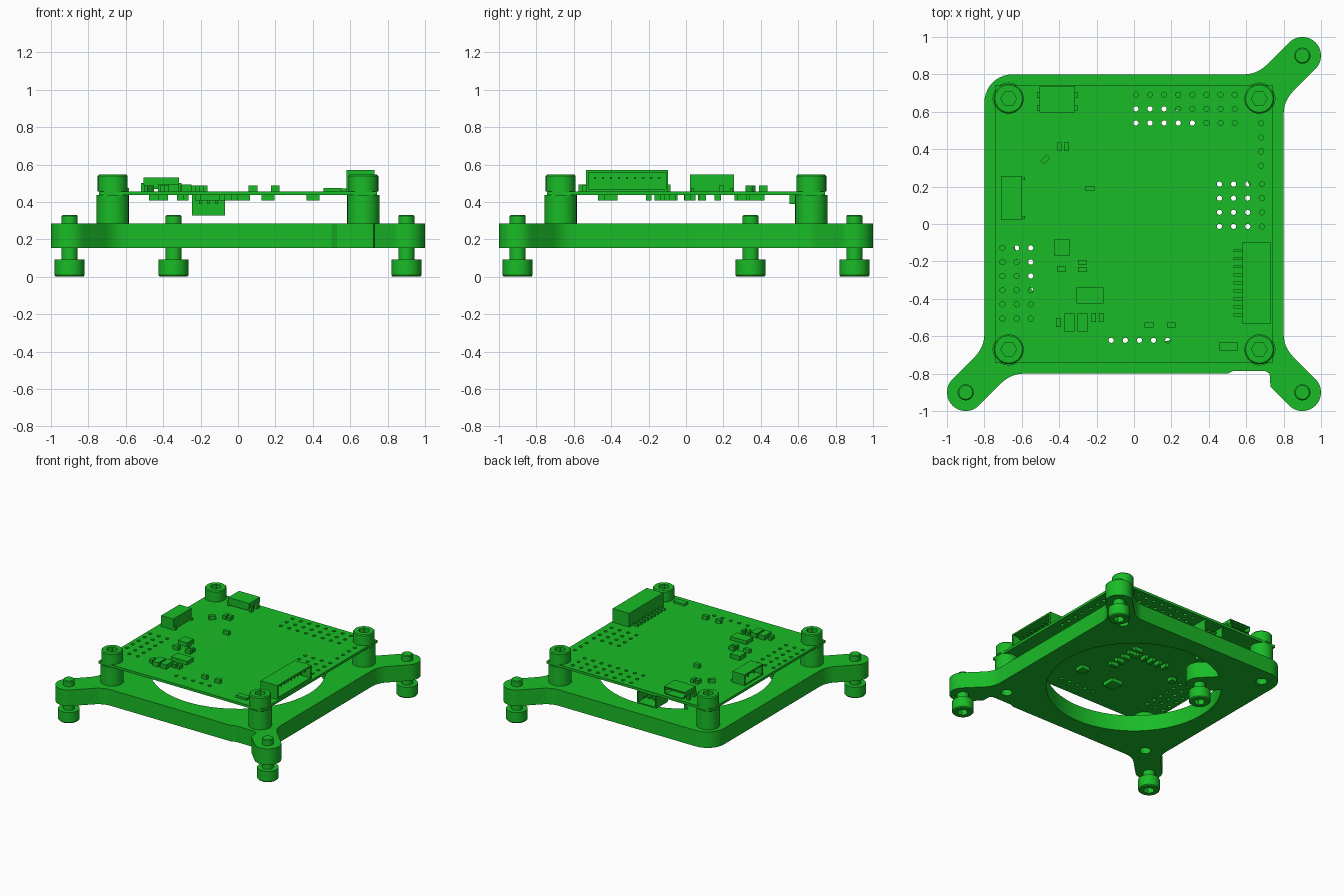
import bpy, bmesh
from math import sin, cos, pi, radians, asin, degrees
from mathutils import Matrix

if "Cube" in bpy.data.objects:
    bpy.data.objects.remove(bpy.data.objects["Cube"])

green = bpy.data.materials.new("green")
green.diffuse_color = (0.01, 0.5, 0.02, 1)
green.use_nodes = True
green.node_tree.nodes["Principled BSDF"].inputs["Base Color"].default_value = green.diffuse_color


def finish(name, bm):
    bmesh.ops.remove_doubles(bm, verts=bm.verts, dist=1e-5)
    bmesh.ops.recalc_face_normals(bm, faces=bm.faces)
    me = bpy.data.meshes.new(name)
    bm.to_mesh(me)
    bm.free()
    me.materials.append(green)
    ob = bpy.data.objects.new(name, me)
    bpy.context.collection.objects.link(ob)
    return ob


def arc(cx, cy, r, a0, a1, n):
    return [(cx + r * cos(radians(a0 + (a1 - a0) * i / n)),
             cy + r * sin(radians(a0 + (a1 - a0) * i / n))) for i in range(n + 1)]


def circle(cx, cy, r, n):
    return arc(cx, cy, r, 0, 360, n)[:-1]


def slab(name, loops, z0, z1):
    """Flat plate: first loop is the outline, the others are holes."""
    cu = bpy.data.curves.new(name, 'CURVE')
    cu.dimensions, cu.fill_mode, cu.extrude = '2D', 'BOTH', (z1 - z0) / 2
    for pts in loops:
        sp = cu.splines.new('POLY')
        sp.points.add(len(pts) - 1)
        for p, (x, y) in zip(sp.points, pts):
            p.co = (x, y, 0, 1)
        sp.use_cyclic_u = True
    tmp = bpy.data.objects.new(name + "_curve", cu)
    bpy.context.collection.objects.link(tmp)
    dg = bpy.context.evaluated_depsgraph_get()
    me = bpy.data.meshes.new_from_object(tmp.evaluated_get(dg))
    bm = bmesh.new()
    bm.from_mesh(me)
    bmesh.ops.translate(bm, verts=bm.verts, vec=(0, 0, (z0 + z1) / 2))
    bpy.data.objects.remove(tmp)
    bpy.data.meshes.remove(me)
    return finish(name, bm)


def lathe(name, profile, x, y, n=36):
    """Turned part; profile items are (radius, z) or (radius, z, 'hex')."""
    bm = bmesh.new()
    rings = []
    for p in profile:
        ring = []
        for i in range(n):
            a = 2 * pi * i / n
            r = p[0]
            if len(p) > 2:
                r *= cos(pi / 6) / cos((a % (pi / 3)) - pi / 6)
            ring.append(bm.verts.new((x + r * cos(a), y + r * sin(a), p[1])))
        rings.append(ring)
    for a, b in zip(rings, rings[1:]):
        for i in range(n):
            j = (i + 1) % n
            bm.faces.new((a[i], a[j], b[j], b[i]))
    bm.faces.new(rings[0])
    bm.faces.new(rings[-1])
    return finish(name, bm)


def boxes(name, items):
    """Boxes as (cx, cy, z0, z1, sx, sy[, angle])."""
    bm = bmesh.new()
    for cx, cy, z0, z1, sx, sy, *ang in items:
        m = (Matrix.Translation((cx, cy, (z0 + z1) / 2))
             @ Matrix.Rotation(radians(ang[0] if ang else 0), 4, 'Z')
             @ Matrix.Diagonal((sx, sy, z1 - z0, 1)))
        bmesh.ops.create_cube(bm, size=1, matrix=m)
    return finish(name, bm)


def socket(name, pts, axis, back, front, wall, depth):
    """Profile (side, z) extruded along x or y with a pocket in the front end."""
    bm = bmesh.new()
    def co(p, d):
        return (d, p[0], p[1]) if axis == 'x' else (p[0], d, p[1])
    a = [bm.verts.new(co(p, back)) for p in pts]
    b = [bm.verts.new(co(p, front)) for p in pts]
    bm.faces.new(a)
    cap = bm.faces.new(b)
    for i in range(len(pts)):
        j = (i + 1) % len(pts)
        bm.faces.new((a[i], a[j], b[j], b[i]))
    bmesh.ops.recalc_face_normals(bm, faces=bm.faces)
    bmesh.ops.inset_region(bm, faces=[cap], thickness=wall)
    rim = list(cap.verts)
    ext = bmesh.ops.extrude_face_region(bm, geom=[cap])
    if cap.is_valid:
        bm.faces.remove(cap)
    vs = [g for g in ext['geom'] if isinstance(g, bmesh.types.BMVert)]
    d = depth if back > front else -depth
    bmesh.ops.translate(bm, verts=vs, vec=(d, 0, 0) if axis == 'x' else (0, d, 0))
    return finish(name, bm)


def rect(a0, a1, z0, z1):
    return [(a0, z0), (a1, z0), (a1, z1), (a0, z1)]


# Base frame: rounded square, three corner arms, round opening with an inner lug
E, A, R, T = 0.8, 0.9, 0.17, 0.0704
K = E - 0.1414
fil1 = arc(E + R, K - T, R, 180, 135, 6)
tip = arc(A, A, 0.1, -45, 135, 18)
fil2 = arc(K - T, E + R, R, 315, 270, 6)


def turn(pts, k):
    for _ in range(k):
        pts = [(-y, x) for x, y in pts]
    return pts


notch = [(0.5, -0.8), (0.53, -0.785), (0.7, -0.785), (0.725, -0.8), (0.73, -0.871)]
outline = (fil1 + tip + fil2 + arc(-0.65, 0.65, 0.15, 90, 180, 10)
           + turn(fil1 + tip + fil2, 2) + notch + turn(tip + fil2, 3))
RO, LUG = 0.65, (-0.345, 0.345)
half = degrees(asin(0.1 / RO))
opening = arc(0, 0, RO, 135 + half, 495 - half, 48) + arc(*LUG, 0.1, 45, -135, 14)
posts = [(sx * 0.67, sy * 0.67) for sx in (-1, 1) for sy in (-1, 1)]
slab("base_frame", [outline, opening] + [circle(x, y, 0.042, 24) for x, y in posts], 0.153, 0.284)

# Mounting screws pointing up through the arms and lug
for x, y in [(A, A), (-A, -A), (A, -A), LUG]:
    lathe("mounting_screw", [(0.001, 0.33), (0.037, 0.33), (0.043, 0.324), (0.043, 0.091),
          (0.08, 0.091), (0.08, 0.008), (0.073, 0), (0.042, 0, 'hex'), (0.042, 0.05, 'hex'),
          (0.001, 0.05)], x, y)

# Standoffs and the screws that hold the board
for x, y in posts:
    lathe("standoff", [(0.042, 0.284), (0.086, 0.284), (0.086, 0.437), (0.042, 0.437)], x, y)
    lathe("board_screw", [(0.001, 0.2), (0.041, 0.2), (0.041, 0.457), (0.08, 0.457), (0.08, 0.538),
          (0.073, 0.546), (0.042, 0.546, 'hex'), (0.042, 0.5, 'hex'), (0.001, 0.5)], x, y)

# Circuit board with pin hole grids
P, Z0, Z1 = 0.0755, 0.437, 0.457
grids = [(0.01, 0.54, 8, 3), (0.68, 0.312, 1, 4), (0.457, -0.013, 4, 4),
         (-0.703, -0.505, 3, 6), (-0.122, -0.622, 5, 1)]
holes = [circle(x + i * P, y + j * P, 0.014, 12)
         for x, y, nx, ny in grids for i in range(nx) for j in range(ny)]
W = 0.742
slab("circuit_board", [[(-W, -W), (W, -W), (W, W), (-W, W)]] + holes, Z0, Z1)

# Chips on the top side: x, y, width, depth, height
top = [(-0.40, 0.413, .026, .045, .03), (-0.36, 0.413, .026, .045, .03),
       (-0.235, 0.19, .05, .028, .03), (-0.385, -0.125, .085, .085, .035),
       (-0.388, -0.24, .05, .028, .03), (-0.275, -0.205, .05, .022, .03),
       (-0.275, -0.243, .05, .028, .03), (-0.235, -0.383, .145, .085, .03),
       (-0.404, -0.527, .025, .048, .03), (-0.345, -0.527, .055, .095, .035),
       (-0.275, -0.527, .055, .095, .035), (-0.215, -0.5, .023, .046, .03),
       (-0.175, -0.5, .023, .046, .03), (0.08, -0.54, .046, .028, .03),
       (0.2, -0.54, .046, .028, .03), (0.505, -0.655, .097, .048, .018)]
boxes("top_chips", [(x, y, Z1, Z1 + h, w, d) for x, y, w, d, h in top]
      + [(-0.475, 0.345, Z1, Z1 + .03, .05, .027, 45)])

# Chips on the underside
under = [(0.4, -0.15 + 0.08 * i, .07, .035) for i in range(5)]
under += [(0.03, -0.2 + 0.07 * i, .07, .03) for i in range(5)]
under += [(-0.28 + 0.065 * i, 0.02, .03, .06) for i in range(5)]
under += [(-0.4, 0.3, .05, .08), (-0.3, 0.38, .05, .08), (0.16, -0.4, .07, .07),
          (-0.15, -0.42, .1, .1), (-0.45, -0.1, .05, .05), (-0.05, 0.3, .05, .05)]
boxes("underside_chips", [(x, y, 0.407, Z0, w, d) for x, y, w, d in under])

# Small data port at the back edge
port = [(-0.485, .47), (-0.335, .47), (-0.315, .492), (-0.315, .53), (-0.505, .53), (-0.505, .492)]
socket("data_port_shell", port, 'y', 0.595, 0.735, 0.006, 0.1)
boxes("data_port_tongue", [(-0.41, 0.67, .503, .513, .12, .09)])
boxes("data_port_feet", [(-0.41 + s * 0.098, y, Z1, .5, .022, .03)
                         for s in (-1, 1) for y in (0.62, 0.69)])

# Battery style connector on the left edge
socket("left_connector_housing", rect(0.022, 0.256, Z1, .546), 'x', -0.6, -0.71, 0.014, 0.08)
boxes("left_connector_pins", [(-0.66, y, .495, .51, .06, .014) for y in (0.1, 0.18)]
      + [(-0.592, y, Z1, .475, .02, .018) for y in (0.035, 0.243)])

# Long multi-pin connector on the right edge
socket("right_connector_housing", rect(-0.535, -0.095, Z1, .57), 'x', 0.58, 0.73, 0.018, 0.11)
pin_y = [-0.315 + 0.043 * (i - 4) for i in range(9)]
boxes("right_connector_pins", [(0.66, y, .522, .534, .09, .012) for y in pin_y]
      + [(0.556, y, Z1, .472, .05, .015) for y in pin_y])

# Connector hanging under the back edge
socket("under_connector_housing", rect(-0.245, -0.07, .328, Z0), 'y', 0.585, 0.735, 0.014, 0.11)
boxes("under_connector_pins", [(x, 0.67, .375, .388, .014, .08) for x in (-0.2, -0.158, -0.115)]
      + [(x, 0.57, .39, Z0, .016, .032) for x in (-0.2, -0.158, -0.115)])

# Smooth the round faces, keep edges crisp
for ob in bpy.data.objects:
    ob.select_set(True)
bpy.context.view_layer.objects.active = bpy.data.objects["base_frame"]
bpy.ops.object.shade_smooth_by_angle(angle=radians(25))
